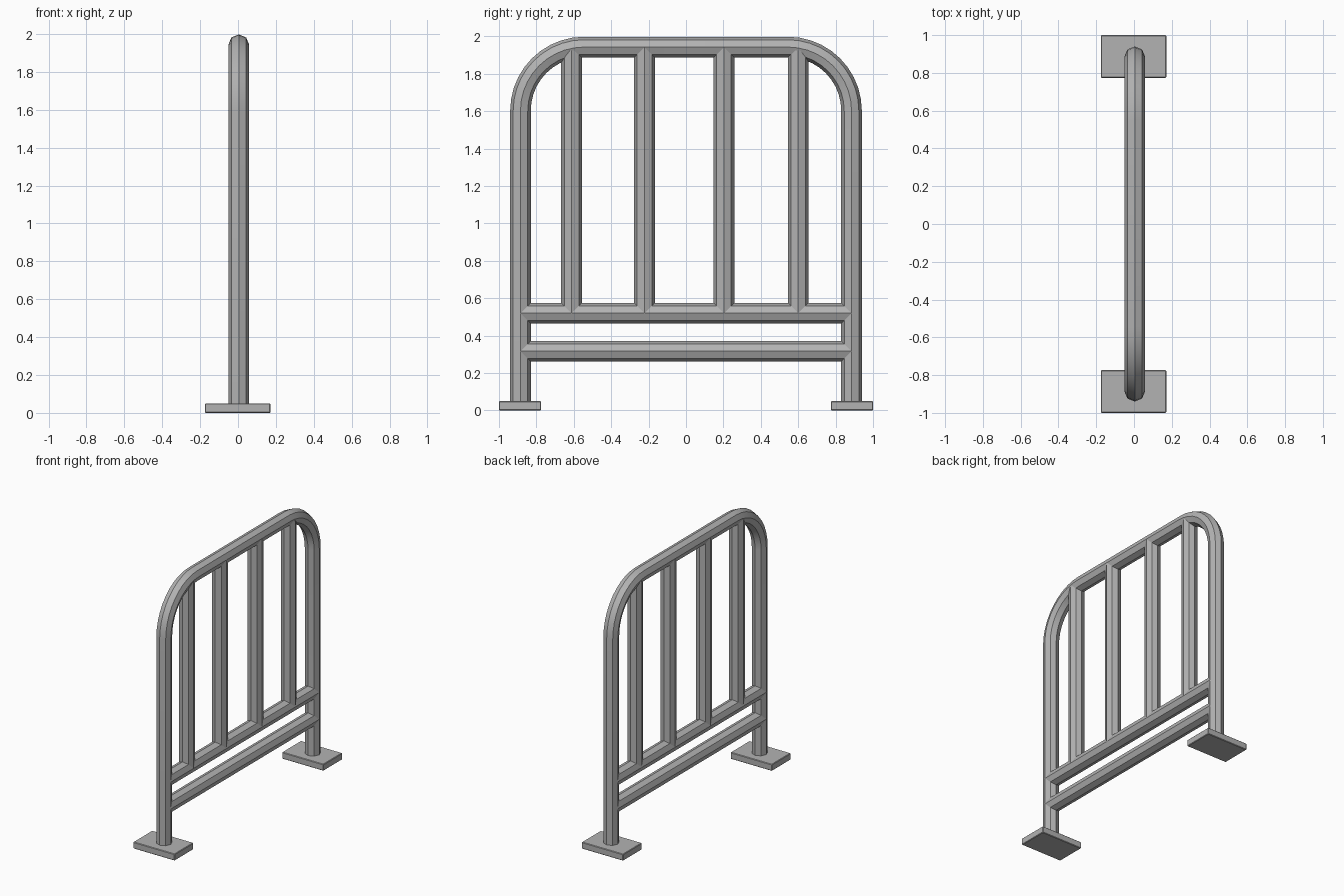
import bpy
import math
from mathutils import Vector

cube = bpy.data.objects.get("Cube")
if cube:
    bpy.data.objects.remove(cube, do_unlink=True)

TUBE_R = 0.055
TUBE_X = 0.004
POST_Y = 0.885
TOP_Z = 1.943
BEND = 0.34
PLATE_H = 0.05

metal = bpy.data.materials.new("grey metal")
metal.use_nodes = True
grey = (0.45, 0.45, 0.45, 1)
metal.diffuse_color = grey
metal.node_tree.nodes["Principled BSDF"].inputs["Base Color"].default_value = grey


def activate(obj):
    bpy.ops.object.select_all(action="DESELECT")
    obj.select_set(True)
    bpy.context.view_layer.objects.active = obj


def tube(name, points):
    """Round capped tube along a path of (y, z) points."""
    curve = bpy.data.curves.new(name, "CURVE")
    curve.dimensions = "3D"
    curve.bevel_depth = TUBE_R
    curve.bevel_resolution = 2
    curve.use_fill_caps = True
    spline = curve.splines.new("POLY")
    spline.points.add(len(points) - 1)
    for point, (y, z) in zip(spline.points, points):
        point.co = (TUBE_X, y, z, 1)
    curve.materials.append(metal)
    obj = bpy.data.objects.new(name, curve)
    bpy.context.collection.objects.link(obj)
    activate(obj)
    bpy.ops.object.convert(target="MESH")
    bpy.ops.object.shade_smooth_by_angle(angle=math.radians(40))


# Hoop: two posts joined by rounded corners and a straight top
steps = 10
corner = []
for i in range(steps + 1):
    a = math.pi / 2 * i / steps
    corner.append((POST_Y - BEND + BEND * math.cos(a),
                   TOP_Z - BEND + BEND * math.sin(a)))
half = [(POST_Y, PLATE_H / 2)] + corner
tube("hoop_frame", half + [(-y, z) for y, z in reversed(half)])

# Horizontal rails
for name, z in (("upper_rail", 0.52), ("lower_rail", 0.317)):
    tube(name, [(-POST_Y, z), (POST_Y, z)])

# Upright bars; the outer ones stop inside the bends
for i, (y, top) in enumerate(((-0.612, 1.925), (-0.222, TOP_Z),
                              (0.203, TOP_Z), (0.6, 1.925))):
    tube(f"upright_bar_{i + 1}", [(y, 0.52), (y, top)])

# Foot plates
for name, y in (("front_foot_plate", -0.887), ("back_foot_plate", 0.887)):
    bpy.ops.mesh.primitive_cube_add(size=1, location=(-0.002, y, PLATE_H / 2))
    plate = bpy.context.object
    plate.name = name
    plate.scale = (0.346, 0.226, PLATE_H)
    bpy.ops.object.transform_apply(location=False, rotation=False, scale=True)
    plate.data.materials.append(metal)
    bevel = plate.modifiers.new("soft edge", "BEVEL")
    bevel.width = 0.004
    bevel.segments = 1
